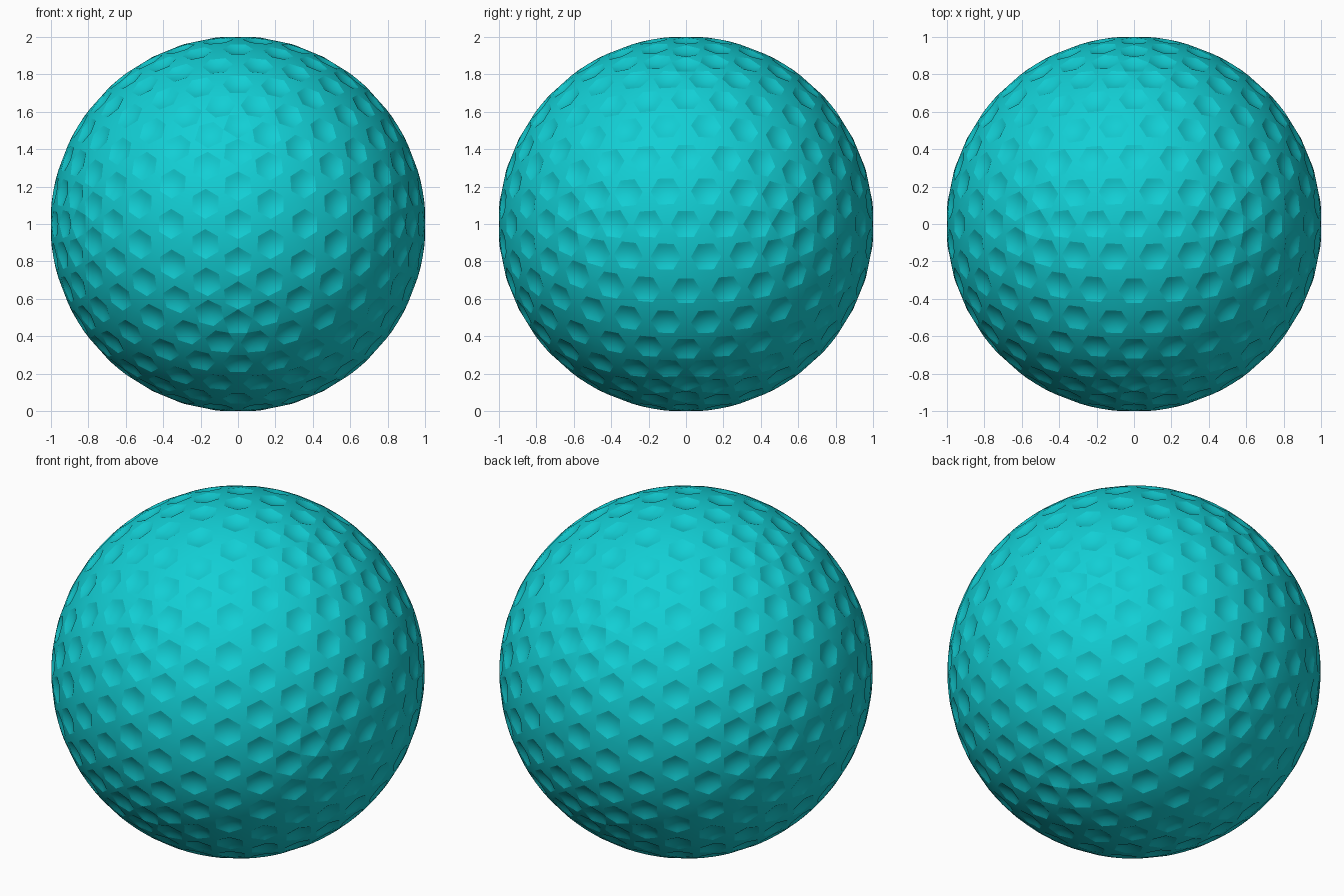
import bpy, bmesh
from math import sqrt
from mathutils import Vector

if "Cube" in bpy.data.objects:
    bpy.data.objects.remove(bpy.data.objects["Cube"])

FREQ = 6          # divisions along each icosahedron edge
R = 1.0033        # sphere radius, so the dimple rims reach +-1 on the axes
RIM = 0.081       # distance from dimple centre to each rim corner
DEPTH = 0.016     # dimple depth below its rim
RINGS = 4         # rings in each dimple bowl
CENTRE = Vector((0, 0, 1))

# base icosahedron, two-fold axes on x, y and z
phi = (1 + sqrt(5)) / 2
corners = []
for s in (-1, 1):
    for t in (-phi, phi):
        corners += [(0, t, s), (s, 0, t), (t, s, 0)]
corners = [Vector(c) for c in corners]
near = lambda a, b: abs((a - b).length - 2) < 0.01
ico = [(a, b, c) for i, a in enumerate(corners) for j, b in enumerate(corners) for k, c in enumerate(corners)
       if i < j < k and near(a, b) and near(b, c) and near(a, c)]

# geodesic triangles: every lattice point becomes a dimple centre
points, index = [], {}


def point_id(v):
    v = v.normalized()
    key = tuple(round(x, 4) + 0.0 for x in v)
    if key not in index:
        index[key] = len(points)
        points.append(v)
    return index[key]


tris = []
for a, b, c in ico:
    def lat(i, j):
        return point_id(a + (b - a) * i / FREQ + (c - a) * j / FREQ)
    for i in range(FREQ):
        for j in range(FREQ - i):
            tris.append((lat(i, j), lat(i + 1, j), lat(i, j + 1)))
            if i + j < FREQ - 1:
                tris.append((lat(i + 1, j), lat(i + 1, j + 1), lat(i, j + 1)))

bm = bmesh.new()
verts = {}


def bowl_vert(a, b, k):
    """Vertex of dimple a, in the direction of neighbour b, on ring k (0 = bottom)."""
    key = (a, b if k else -1, k)
    if key not in verts:
        pa, pb = points[a], points[b]
        side = (pb - pa * pa.dot(pb)).normalized()
        rim = (pa * sqrt(1 - (RIM / R) ** 2) + side * (RIM / R)) * R
        axis_pt = pa * rim.dot(pa)
        t = k / RINGS
        pos = axis_pt + (rim - axis_pt) * t - pa * DEPTH * (1 - t * t)
        verts[key] = bm.verts.new(pos + CENTRE)
    return verts[key]


rim_pairs = []
for tri in tris:
    # land between three dimples, fanned from a middle point on the sphere
    loop = []
    for n in range(3):
        a, b, c = tri[n], tri[(n + 1) % 3], tri[(n + 2) % 3]
        loop += [bowl_vert(a, c, RINGS), bowl_vert(a, b, RINGS)]
        rim_pairs.append(loop[-2:])
        # this triangle's wedge of the dimple bowl
        bm.faces.new((bowl_vert(a, b, 0), bowl_vert(a, b, 1), bowl_vert(a, c, 1)))
        for k in range(1, RINGS):
            bm.faces.new((bowl_vert(a, b, k), bowl_vert(a, b, k + 1),
                          bowl_vert(a, c, k + 1), bowl_vert(a, c, k)))
    mid = bm.verts.new(sum((points[i] for i in tri), Vector()).normalized() * R + CENTRE)
    for n in range(6):
        bm.faces.new((mid, loop[n], loop[(n + 1) % 6]))

# smooth shading with crisp dimple rims
bmesh.ops.recalc_face_normals(bm, faces=bm.faces)
for f in bm.faces:
    f.smooth = True
for u, v in rim_pairs:
    e = bm.edges.get((u, v))
    if e:
        e.smooth = False

mesh = bpy.data.meshes.new("dimpled_ball")
bm.to_mesh(mesh)
bm.free()
ball = bpy.data.objects.new("dimpled_ball", mesh)
bpy.context.collection.objects.link(ball)

mat = bpy.data.materials.new("teal")
mat.diffuse_color = (0.006, 0.62, 0.66, 1)
mat.use_nodes = True
mat.node_tree.nodes["Principled BSDF"].inputs["Base Color"].default_value = mat.diffuse_color
mesh.materials.append(mat)
